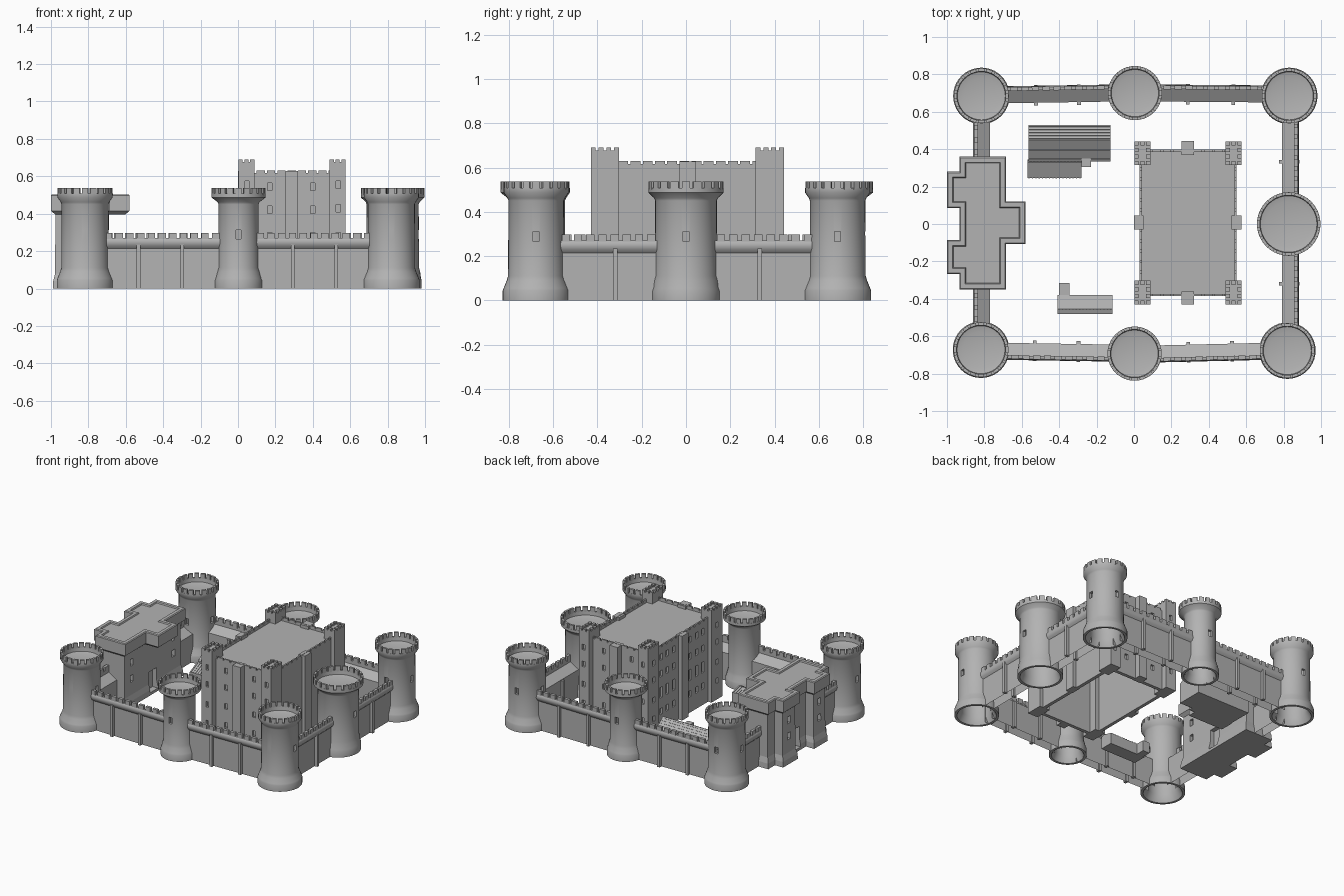
import bpy, bmesh, math
from mathutils import Matrix, Vector

if "Cube" in bpy.data.objects:
    bpy.data.objects.remove(bpy.data.objects["Cube"])

stone = bpy.data.materials.new("grey_stone")
stone.use_nodes = True
stone.diffuse_color = (0.45, 0.45, 0.45, 1)
stone.node_tree.nodes["Principled BSDF"].inputs["Base Color"].default_value = (0.45, 0.45, 0.45, 1)


def finish(bm, name, smooth=False):
    bmesh.ops.recalc_face_normals(bm, faces=bm.faces)
    me = bpy.data.meshes.new(name)
    bm.to_mesh(me)
    bm.free()
    me.materials.append(stone)
    ob = bpy.data.objects.new(name, me)
    bpy.context.collection.objects.link(ob)
    if smooth:
        bpy.ops.object.select_all(action='DESELECT')
        ob.select_set(True)
        bpy.context.view_layer.objects.active = ob
        bpy.ops.object.shade_smooth_by_angle(angle=math.radians(35))
    return ob


def box(bm, x0, x1, y0, y1, z0, z1, frame=Matrix()):
    size = Matrix.Diagonal((x1 - x0, y1 - y0, z1 - z0, 1))
    mid = Matrix.Translation(((x0 + x1) / 2, (y0 + y1) / 2, (z0 + z1) / 2))
    bmesh.ops.create_cube(bm, size=1, matrix=frame @ mid @ size)


def cut(ob, boxes):
    """Subtract a list of boxes (bounds) from an object."""
    bm = bmesh.new()
    for b in boxes:
        box(bm, *b)
    cutter = finish(bm, "cutter")
    cutter.hide_render = True
    mod = ob.modifiers.new("openings", 'BOOLEAN')
    mod.operation, mod.solver, mod.object = 'DIFFERENCE', 'EXACT', cutter
    bpy.ops.object.select_all(action='DESELECT')
    ob.select_set(True)
    bpy.context.view_layer.objects.active = ob
    bpy.ops.object.modifier_apply(modifier=mod.name)
    bpy.data.objects.remove(cutter)


# Round towers: hollow shell with flared foot, corbelled parapet and merlons
def tower(name, x, y, body, foot, top, slits):
    profile = [(0, .45), (body - .02, .45), (body - .02, .05), (foot - .018, 0), (foot, 0),
               (foot, .045), (foot - .004, .055), (body + .006, .09), (body, .11), (body - .002, .45),
               (body + .003, .462), (top, .487), (top, .507), (top - .016, .507),
               (top - .019, .478), (top - .05, .47), (0, .468)]
    bm = bmesh.new()
    verts = [bm.verts.new((x + r, y, z)) for r, z in profile]
    edges = [bm.edges.new(pair) for pair in zip(verts, verts[1:])]
    bmesh.ops.spin(bm, geom=verts + edges, cent=(x, y, 0), axis=(0, 0, 1),
                   angle=math.tau, steps=40, use_merge=True)
    bmesh.ops.remove_doubles(bm, verts=bm.verts, dist=1e-5)
    ob = finish(bm, name, True)
    reach, w = .3, .014
    boxes = []
    for dx, dy in slits:
        a, b = sorted((x, x + dx * reach)) if dx else (x - w, x + w)
        c, d = sorted((y, y + dy * reach)) if dy else (y - w, y + w)
        boxes.append((a, b, c, d, .265, .312))
    cut(ob, boxes)
    bm = bmesh.new()
    for i in range(20):
        spot = Matrix.Translation((x, y, 0)) @ Matrix.Rotation(math.tau * i / 20, 4, 'Z')
        half = top * .108
        box(bm, top - .017, top - .001, -half, half, .5, .538, spot)
    finish(bm, name + "_merlons")


ALL = [(1, 0), (-1, 0), (0, 1), (0, -1)]
for name, x, y in [("front_left", .82, -.677), ("front_right", -.818, -.672),
                   ("back_left", .83, .685), ("back_right", -.816, .685)]:
    tower(name + "_tower", x, y, .127, .151, .147, ALL)
tower("front_middle_tower", .003, -.693, .109, .128, .145, [(0, -1)])
tower("back_middle_tower", .005, .70, .109, .128, .145, [(0, 1)])
tower("left_middle_tower", .827, 0, .141, .155, .17, [(1, 0)])


# Curtain walls: open-based shell with sloping walk and rounded parapet, from a to b (outside on the right)
def curtain(name, a, b, pilasters):
    a, b = Vector((*a, 0)), Vector((*b, 0))
    run = (b - a).normalized()
    out = Vector((run.y, -run.x, 0))
    length = (b - a).length
    frame = Matrix((run, out, (0, 0, 1))).transposed().to_4x4()
    frame.translation = a
    section = [(-.045, 0), (-.045, .205), (.022, .245), (.022, .27), (.038, .27), (.044, .262),
               (.046, .245), (.04, .228), (.028, .215), (.028, 0)]
    bm = bmesh.new()
    near, far = [[bm.verts.new(frame @ Vector((s, u, z))) for u, z in section] for s in (0, length)]
    for i in range(len(section) - 1):
        bm.faces.new((near[i], near[i + 1], far[i + 1], far[i]))
    finish(bm, name, True)
    bm = bmesh.new()
    count = round(length / .058)
    step = length / count
    for i in range(count):
        s = (i + .5) * step
        box(bm, s - step * .34, s + step * .34, .02, .041, .262, .298, frame)
    for t in pilasters:
        s = t * length
        box(bm, s - .01, s + .01, .02, .05, 0, .235, frame)
        box(bm, s - .01, s + .01, -.06, -.03, 0, .2, frame)
    finish(bm, name + "_merlons_and_pilasters")


curtain("front_right_wall", (-.72, -.68), (-.09, -.69), (.3, .67))
curtain("front_left_wall", (.09, -.695), (.72, -.68), (.32, .69))
curtain("back_left_wall", (.73, .695), (.09, .70), (.31, .69))
curtain("back_right_wall", (-.09, .70), (-.73, .69), (.32, .68))
curtain("left_front_wall", (.835, -.57), (.835, -.13), (.57,))
curtain("left_back_wall", (.835, .13), (.835, .58), (.45,))
curtain("right_back_wall", (-.815, .58), (-.815, .32), ())
curtain("right_front_wall", (-.815, -.32), (-.815, -.57), ())


# Keep: hollow block with recessed windows on the front, back and courtyard sides
bm = bmesh.new()
box(bm, .03, .548, -.385, .398, 0, .605)
keep = finish(bm, "keep_body")
cut(keep, [(.055, .523, -.36, .373, -.1, .585)])
rows = (.14, .28, .42, .545)
openings = []
for z in rows:
    for x in (.17, .4):
        for y in (-.385, .398):
            openings.append((x - .012, x + .012, y - .015, y + .015, z - .02, z + .02))
    for y in (-.24, -.17, -.09, .1, .18, .25):
        tall = .04 if z == rows[1] else .023
        openings.append((.015, .045, y - .014, y + .014, z - tall, z + tall))
cut(keep, openings)

# Keep parapet: thin rim with merlons
bm = bmesh.new()
for x in (.03, .536):
    box(bm, x, x + .012, -.385, .398, .59, .617)
    for i in range(14):
        y = -.36 + i * .055
        box(bm, x, x + .012, y, y + .044, .61, .63)
for y in (-.385, .386):
    box(bm, .03, .548, y, y + .012, .59, .617)
    for i in range(9):
        x = .045 + i * .055
        box(bm, x, x + .044, y, y + .012, .61, .63)
finish(bm, "keep_parapet")

# Keep buttresses in the middle of each side
bm = bmesh.new()
for bounds in [(.255, .322, .37, .443), (.255, .322, -.43, -.36), (0, .05, -.03, .045), (.52, .574, -.03, .045)]:
    box(bm, *bounds, 0, .628)
finish(bm, "keep_buttresses")

# Keep corner turrets with recessed windows and crowning merlons
for x in (.002, .49):
    for y in (-.43, .315):
        bm = bmesh.new()
        box(bm, x, x + .085, y, y + .127, 0, .66)
        turret = finish(bm, "keep_turret")
        face_y = y if y < 0 else y + .127
        holes = []
        for z in (.14, .28, .43, .555):
            holes.append((x + .035, x + .057, face_y - .015, face_y + .015, z - .02, z + .02))
            if x < .2:
                holes.append((x - .015, x + .015, y + .05, y + .075, z - .02, z + .02))
        cut(turret, holes)
        bm = bmesh.new()
        for px in (x, x + .0315, x + .063):
            for py in (y, y + .035, y + .07, y + .105):
                if px == x + .0315 and y < py < y + .1:
                    continue
                box(bm, px, px + .022, py, py + .022, .65, .69)
        box(bm, x, x + .085, y, y + .127, .655, .676)
        finish(bm, "keep_turret_merlons")


# Gatehouse: stepped outlines lofted through inset rings
def inset(points, d, z):
    result = []
    for i, p in enumerate(points):
        p = Vector(p)
        e1 = (p - Vector(points[i - 1])).normalized()
        e2 = (Vector(points[(i + 1) % len(points)]) - p).normalized()
        q = p + d * (Vector((-e1.y, e1.x)) + Vector((-e2.y, e2.x)))
        result.append((q.x, q.y, z))
    return result


def loft(name, points, rings):
    bm = bmesh.new()
    loops = [[bm.verts.new(c) for c in inset(points, d, z)] for d, z in rings]
    for low, high in zip(loops, loops[1:]):
        for i in range(len(low)):
            bm.faces.new((low[i - 1], low[i], high[i], high[i - 1]))
    bm.faces.new(loops[0])
    bm.faces.new(loops[-1])
    return finish(bm, name)


west = [(-.933, .36), (-.933, .28), (-1, .28), (-1, .085), (-.933, .085), (-.933, -.085),
        (-1, -.085), (-1, -.267), (-.933, -.267), (-.933, -.35), (-.685, -.35)]
porch = [(-.685, -.107), (-.58, -.107), (-.58, .12), (-.685, .12)]
north_east = [(-.685, .36)]
house = loft("gatehouse_body", west + north_east, [(.01, 0), (.012, .04), (.022, .08), (.024, .415)])
loft("gatehouse_cornice", west + porch + north_east,
     [(.024, .395), (0, .415), (0, .498), (.006, .503), (.03, .503), (.034, .494)])
holes = [(-.95, -.88, -.035, .035, .02, .17), (-.74, -.66, -.04, .05, .02, .17)]
for z in (.2, .32):
    holes += [(-1.02, -.955, y - .016, y + .016, z - .025, z + .025) for y in (-.176, .182)]
    holes += [(-.73, -.69, y - .016, y + .016, z - .025, z + .025) for y in (-.24, .25)]
cut(house, holes)


# Courtyard sheds: gabled blocks with raised roof battens
def shed(name, x0, x1, y0, y1, ridge_y, eaves, ridge, along_x, count):
    bm = bmesh.new()
    section = [(y0, 0), (y1, 0), (y1, eaves[1]), (ridge_y, ridge), (y0, eaves[0])]
    ends = [[bm.verts.new((x, y, z)) for y, z in section] for x in (x0, x1)]
    for i in range(5):
        bm.faces.new((ends[0][i - 1], ends[0][i], ends[1][i], ends[1][i - 1]))
    for end in ends:
        bm.faces.new(end)
    for edge_y, eave in zip((y0, y1), eaves):
        span = Vector((0, ridge_y - edge_y, ridge - eave))
        tilt = Matrix.Translation((0, edge_y, eave)) @ Matrix.Rotation(math.atan2(span.z, span.y), 4, 'X')
        for i in range(count):
            if along_x:
                s = span.length * (i + .5) / count
                box(bm, x0, x1, s - .003, s + .003, -.002, .002, tilt)
            else:
                s = x0 + (x1 - x0) * (i + .5) / count
                box(bm, s - .003, s + .003, 0, span.length, -.003, .003, tilt)
    finish(bm, name)


shed("great_shed", -.565, -.125, .335, .53, .45, (.15, .16), .22, True, 5)
shed("lean_to_shed", -.57, -.28, .245, .345, .33, (.1, .13), .14, False, 16)
shed("front_shed", -.41, -.115, -.48, -.38, -.455, (.09, .08), .1, False, 16)
bm = bmesh.new()
box(bm, -.40, -.345, -.39, -.315, 0, .08)
box(bm, -.28, -.23, .305, .355, 0, .16)
finish(bm, "shed_annexes")
